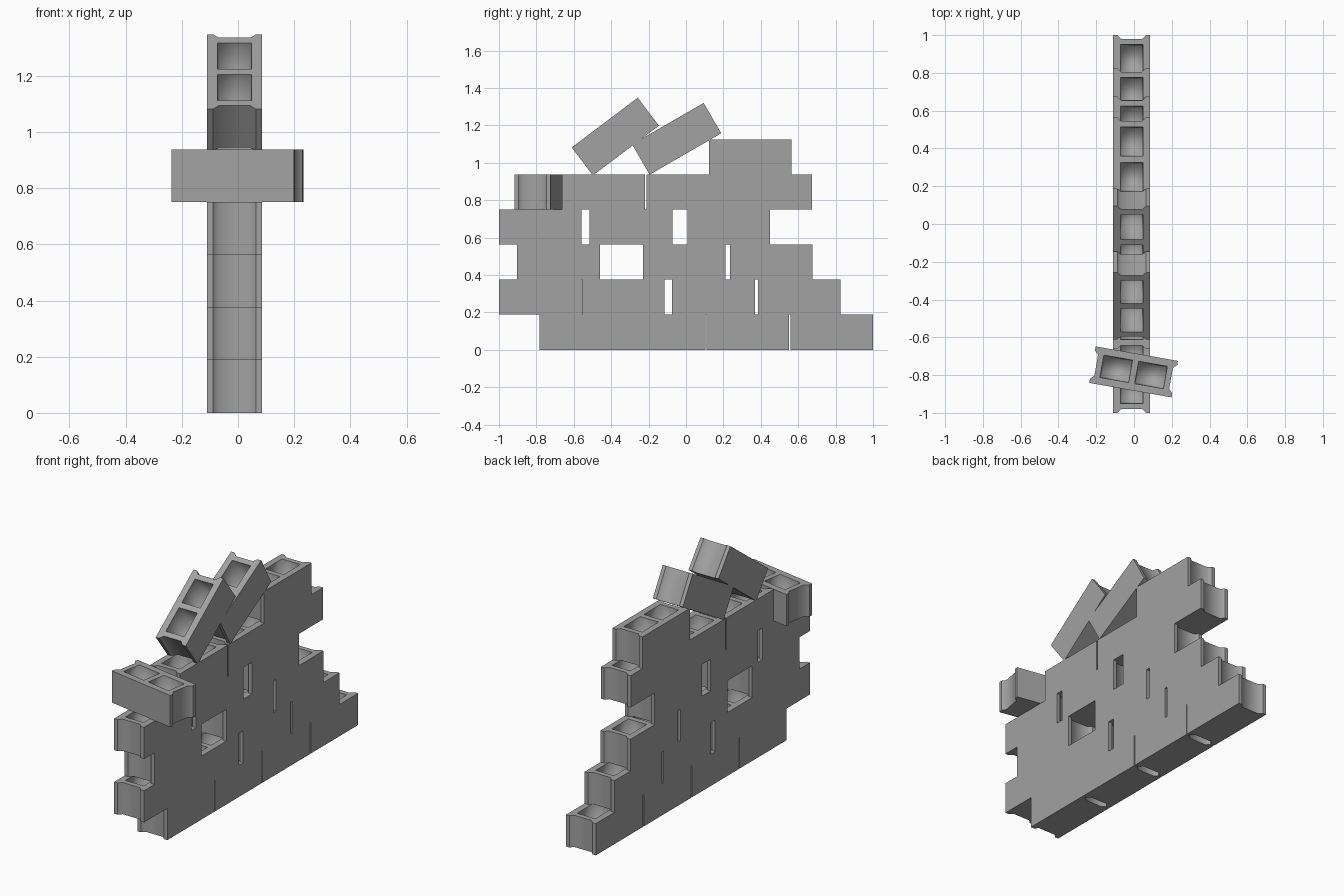
import bpy, bmesh, math
from mathutils import Vector

cube = bpy.data.objects.get("Cube")
if cube:
    bpy.data.objects.remove(cube, do_unlink=True)

L, W, H = 0.442, 0.196, 0.1875      # block length (y), width (x), height
WALL_X = -0.0125                    # wall centre line

concrete = bpy.data.materials.new("concrete_grey")
concrete.use_nodes = True
color = (0.36, 0.36, 0.36, 1)
concrete.diffuse_color = color
concrete.node_tree.nodes["Principled BSDF"].inputs["Base Color"].default_value = color


def bridge(bm, a, b, smooth):
    """Wall faces between two loops; smooth(i) tells which are soft."""
    n = len(a)
    for i in range(n):
        j = (i + 1) % n
        bm.faces.new((a[i], a[j], b[j], b[i])).smooth = smooth(i)


def loop(bm, pts, z):
    return [bm.verts.new((x, y, z)) for x, y in pts]


def rectangle(cy, hx, hy):
    return [(-hx, cy - hy), (hx, cy - hy), (hx, cy + hy), (-hx, cy + hy)]


def make_block_mesh():
    bm = bmesh.new()
    # outline with a chamfered groove in each end
    end = [(W / 2, L / 2), (0.076, L / 2), (0.056, L / 2 - 0.02),
           (-0.056, L / 2 - 0.02), (-0.076, L / 2), (-W / 2, L / 2)]
    outline = end + [(-x, -y) for x, y in end]
    bottom, top = loop(bm, outline, -H / 2), loop(bm, outline, H / 2)
    bm.faces.new(bottom)
    bridge(bm, bottom, top, lambda i: i % 6 in (1, 2, 3))
    rims = [top]
    # two tapered cells, closed at the bottom
    for cy in (-0.0935, 0.0935):
        rim = loop(bm, rectangle(cy, 0.06, 0.077), H / 2)
        floor = loop(bm, rectangle(cy, 0.052, 0.069), -H / 2 + 0.025)
        bridge(bm, rim, floor, lambda i: True)
        bm.faces.new(floor).smooth = True
        rims.append(rim)
    # top face around the cells
    edges = [bm.edges.get((r[i], r[i - 1])) for r in rims for i in range(len(r))]
    bmesh.ops.triangle_fill(bm, edges=edges, use_beauty=True, normal=Vector((0, 0, 1)))
    bmesh.ops.recalc_face_normals(bm, faces=bm.faces)
    mesh = bpy.data.meshes.new("concrete_block")
    bm.to_mesh(mesh)
    bm.free()
    mesh.materials.append(concrete)
    return mesh


block_mesh = make_block_mesh()


def block(name, location, rotation=(0, 0, 0)):
    obj = bpy.data.objects.new(name, block_mesh)
    obj.location = location
    obj.rotation_euler = [math.radians(a) for a in rotation]
    bpy.context.collection.objects.link(obj)


# courses from the ground up: y of each block's front end
courses = [
    [-0.782, -0.339, 0.109, 0.558],
    [-1.0, -0.557, -0.118 - L + 0.003, -0.074, 0.384],
    [-0.903, -0.231, 0.234],
    [-1.0, -0.515, 0.008],
    [-0.662, -0.21, 0.232],
    [0.122],
]
courses[1].pop(2)
for row, starts in enumerate(courses):
    for k, y in enumerate(starts):
        block(f"course_{row + 1}_block_{k + 1}", (WALL_X, y + L / 2, H * (row + 0.5)))

# loose blocks: one turned across the wall, two toppled on top
block("crosswise_block", (-0.002, -0.783, H * 4.5), (0, 0, 80))
block("toppled_front_block", (WALL_X, -0.378, 1.14), (37, 0, 0))
block("toppled_rear_block", (WALL_X, -0.05, 1.128), (30, 0, 0))
